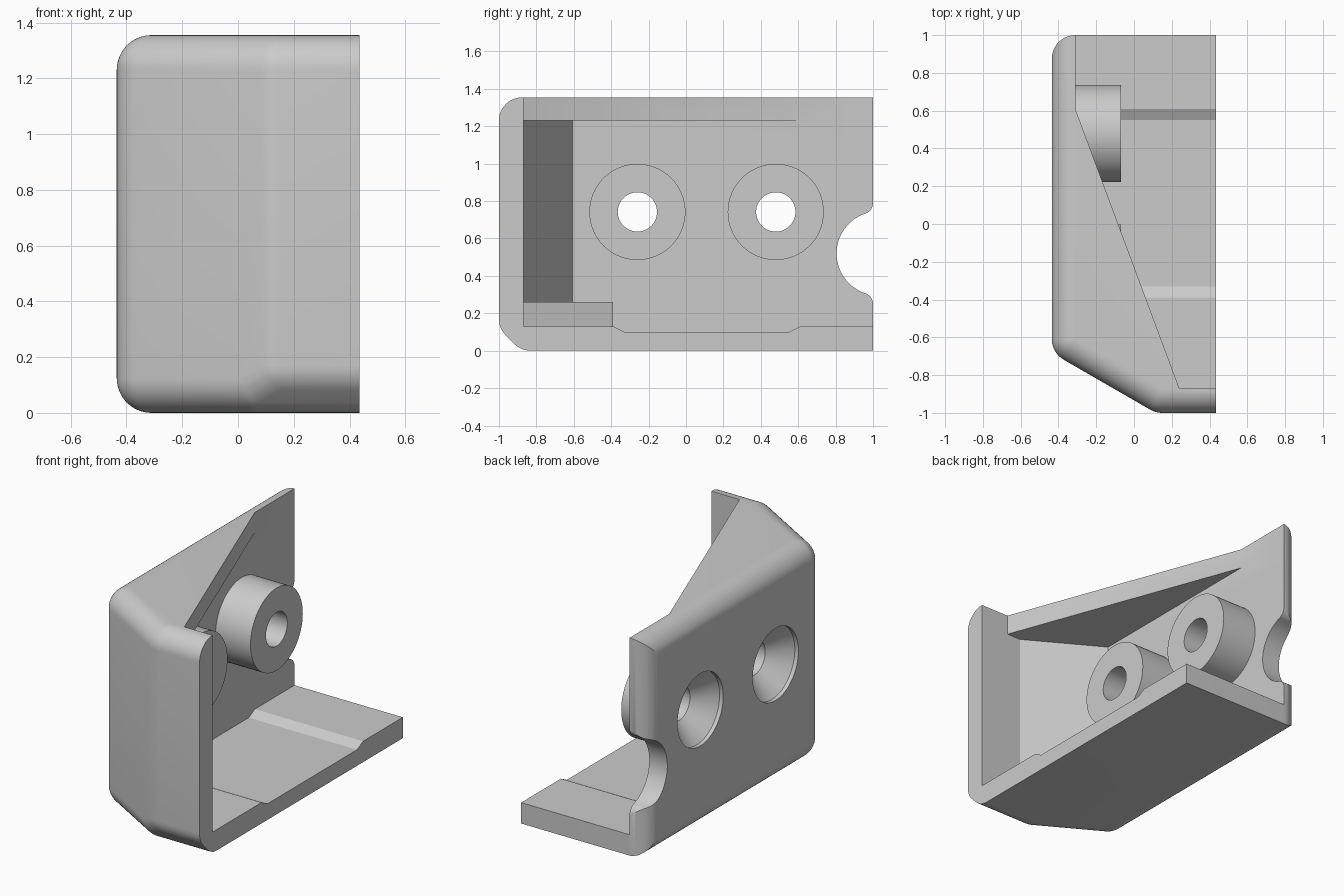
import bpy, bmesh
from math import sin, cos, radians
from mathutils import Vector

if "Cube" in bpy.data.objects:
    bpy.data.objects.remove(bpy.data.objects["Cube"])

R = 0.125                 # wall thickness and outer rounding


def finish(name, bm):
    bmesh.ops.recalc_face_normals(bm, faces=bm.faces)
    me = bpy.data.meshes.new(name)
    bm.to_mesh(me)
    bm.free()
    ob = bpy.data.objects.new(name, me)
    bpy.context.collection.objects.link(ob)
    return ob


def prism(name, pts, lo, hi, axis='Z'):
    """Extrude a profile: (x, y) along Z, or (y, z) along X."""
    bm = bmesh.new()
    at = (lambda p, h: (p[0], p[1], h)) if axis == 'Z' else (lambda p, h: (h, p[0], p[1]))
    a = [bm.verts.new(at(p, lo)) for p in pts]
    b = [bm.verts.new(at(p, hi)) for p in pts]
    n = len(pts)
    bm.faces.new(a)
    bm.faces.new(b)
    for i in range(n):
        bm.faces.new((a[i], a[(i + 1) % n], b[(i + 1) % n], b[i]))
    return finish(name, bm)


def lathe_x(name, prof, y, z, n=64):
    """Closed turned solid about an x axis from (x, radius) pairs."""
    bm = bmesh.new()
    rings = [[bm.verts.new((x, y + r * cos(radians(360 * i / n)), z + r * sin(radians(360 * i / n))))
              for i in range(n)] for x, r in prof]
    for a, b in zip(rings, rings[1:]):
        for i in range(n):
            bm.faces.new((a[i], a[(i + 1) % n], b[(i + 1) % n], b[i]))
    bm.faces.new(rings[0])
    bm.faces.new(rings[-1])
    return finish(name, bm)


def arc(cx, cy, r, a0, a1, n):
    return [(cx + r * cos(radians(a0 + (a1 - a0) * i / n)),
             cy + r * sin(radians(a0 + (a1 - a0) * i / n))) for i in range(n + 1)]


def boolean(ob, tool, op='DIFFERENCE'):
    m = ob.modifiers.new('cut', 'BOOLEAN')
    m.operation, m.object, m.solver = op, tool, 'EXACT'
    bpy.context.view_layer.objects.active = ob
    bpy.ops.object.modifier_apply(modifier=m.name)
    bpy.data.objects.remove(tool)


# Outer body: hull of spheres gives the rounded edges and chamfers
centres = [(-.31, 1.3, 1.23), (-.31, -.61, 1.23), (.149, -.875, 1.23), (.7, -.875, 1.23), (.7, 1.3, 1.23),
           (-.31, 1.3, R), (-.31, -.61, R), (.071, -.83, R), (.7, -.83, R), (.7, 1.3, R),
           (.149, -.875, .17), (.7, -.875, .17)]
bm = bmesh.new()
for c in centres:
    s = bmesh.ops.create_uvsphere(bm, u_segments=48, v_segments=24, radius=R)
    bmesh.ops.translate(bm, verts=s['verts'], vec=Vector(c))
pts = [v.co.copy() for v in bm.verts]
bm.free()
bm = bmesh.new()
for p in pts:
    bm.verts.new(p)
bmesh.ops.convex_hull(bm, input=bm.verts)
bmesh.ops.delete(bm, geom=[v for v in bm.verts if not v.link_faces], context='VERTS')
bmesh.ops.dissolve_limit(bm, angle_limit=radians(0.5), verts=bm.verts, edges=bm.edges)
body = finish('bracket_cover', bm)

# Trim the open sides and round the back vertical edge
trim = [(.435, -1.5), (.435, 1)] + arc(-.31, .875, R, 90, 180, 12) + [(-.435, .5), (-.7, .4), (-.7, -1.5)]
boolean(body, prism('trim', trim, -.5, 2), 'INTERSECT')

# Cavity, slanted opening in the top plate, shallow floor recess
X = -.311
boolean(body, prism('cavity', [(X, 1.2), (X, -.607), (.144, -.87), (.6, -.87), (.6, 1.2)], .13, 1.23))
boolean(body, prism('top_opening', [(X, 1.2), (X, .61), (.24, -.87), (.6, -.87), (.6, 1.2)], 1.1, 1.6))
boolean(body, prism('floor_recess', [(-.39, .13), (-.33, .1), (.55, .1), (.61, .13), (.61, .3), (-.39, .3)],
                    X, .7, 'X'))

# Filler block in the lower front corner
boolean(body, prism('corner_block', [(-.36, -.39), (.061, -.39), (.24, -.87), (.24, -.9), (.14, -.92), (-.36, -.63)],
                    .11, .26), 'UNION')

# Screw bosses with countersunk holes
for y in (-.26, .48):
    boolean(body, lathe_x('boss', [(-.36, .257), (-.07, .257)], y, .742), 'UNION')
    boolean(body, lathe_x('screw_hole', [(-.6, .225), (-.41, .225), (-.29, .105), (.1, .105)], y, .742))

# Cable notch in the back edge, with filleted mouth
upper = [(1.2, .79)] + arc(.94, .79, .06, 0, -71.57, 8)
upper[-1:] = []
lower = [(y, 1.04 - z) for y, z in reversed(upper)]
notch = upper + arc(1.03, .52, .225, 108.43, 251.57, 28) + lower
boolean(body, prism('notch', notch, -.7, -.2, 'X'))

# Smooth shading on rounded parts
bpy.ops.object.select_all(action='DESELECT')
body.select_set(True)
bpy.context.view_layer.objects.active = body
bpy.ops.object.shade_smooth_by_angle(angle=radians(25))
